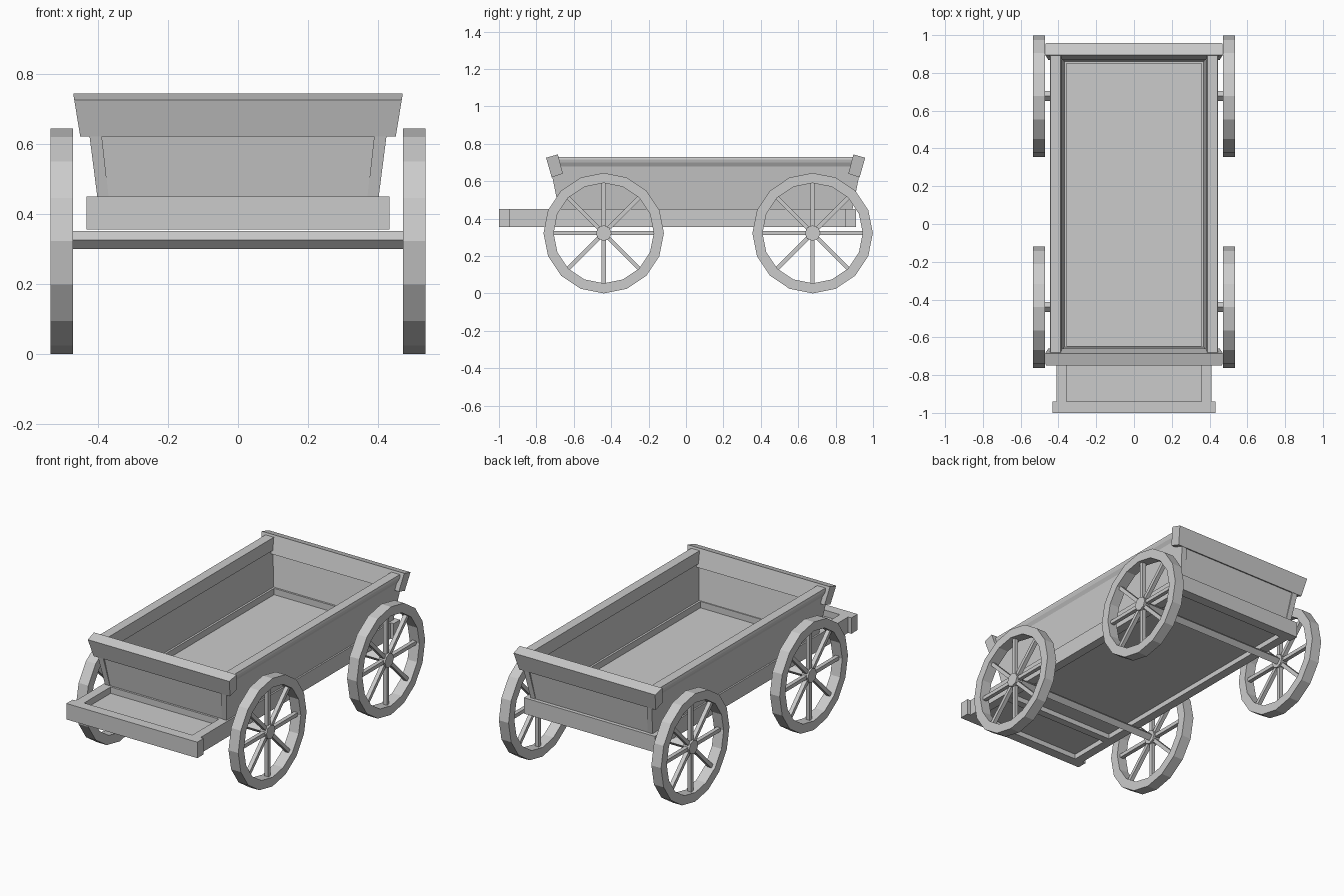
import bpy
from math import cos, sin, pi
from mathutils import Matrix, Vector

cube = bpy.data.objects.get("Cube")
if cube:
    bpy.data.objects.remove(cube)

grey = bpy.data.materials.new("plain_grey")
grey.use_nodes = True
COLOUR = (0.6, 0.6, 0.6, 1)
grey.diffuse_color = COLOUR
grey.node_tree.nodes["Principled BSDF"].inputs["Base Color"].default_value = COLOUR

MID = 0.105  # lengthwise centre of the box


def make(name, verts, faces):
    mesh = bpy.data.meshes.new(name)
    mesh.from_pydata(verts, [], faces)
    mesh.materials.append(grey)
    obj = bpy.data.objects.new(name, mesh)
    bpy.context.collection.objects.link(obj)
    return obj


def loft(name, start, end):
    """Solid between two matching outlines, with closed ends."""
    n = len(start)
    faces = [(i, (i + 1) % n, (i + 1) % n + n, i + n) for i in range(n)]
    faces += [tuple(reversed(range(n))), tuple(range(n, 2 * n))]
    obj = make(name, list(start) + list(end), faces)
    import bmesh
    bm = bmesh.new()
    bm.from_mesh(obj.data)
    bmesh.ops.recalc_face_normals(bm, faces=bm.faces)
    bm.to_mesh(obj.data)
    bm.free()
    return obj


def box(name, x0, x1, y0, y1, z0, z1):
    ring = [(x0, y0), (x1, y0), (x1, y1), (x0, y1)]
    return loft(name, [(x, y, z0) for x, y in ring], [(x, y, z1) for x, y in ring])


def rod_x(name, half, radius, sides, y, z, x=0):
    ring = [(y + radius * cos(2 * pi * i / sides), z + radius * sin(2 * pi * i / sides))
            for i in range(sides)]
    return loft(name, [(x - half, *p) for p in ring], [(x + half, *p) for p in ring])


# Chassis: rails, end beams, cross beam and recessed floor
box("floor", -0.37, 0.37, -0.95, 0.87, 0.385, 0.412)
box("front_beam", -0.432, 0.432, -1.0, -0.94, 0.355, 0.45)
box("back_beam", -0.432, 0.432, 0.85, 0.91, 0.355, 0.45)
box("cross_beam", -0.36, 0.36, -0.69, -0.645, 0.355, 0.45)
for side, s in (("right", -1), ("left", 1)):
    box(side + "_rail", *sorted((s * 0.357, s * 0.411)), -0.94, 0.85, 0.355, 0.45)


# Sloping side boards with a cap along the top
def side_piece(name, s, profile, flare):
    """Profile of (x, z); the ends lean outward as height grows."""
    ends = []
    for e in (-1, 1):
        ends.append([(s * x, MID + e * (0.785 + flare * (z - 0.45)), z) for x, z in profile])
    loft(name, *ends)


for side, s in (("right", -1), ("left", 1)):
    side_piece(side + "_side_board", s,
               [(0.367, 0.43), (0.399, 0.43), (0.431, 0.68), (0.395, 0.68)], 0.2)
    side_piece(side + "_side_cap", s,
               [(0.382, 0.66), (0.418, 0.655), (0.442, 0.7), (0.446, 0.716),
                (0.443, 0.73), (0.388, 0.73)], 0.05)


# End panels and the wide tilted planks above them
def end_piece(name, e, profile, low, high):
    """Profile of (distance from box centre, z), widening from low to high."""
    zs = [z for _, z in profile]
    def half(z):
        return low + (high - low) * (z - min(zs)) / (max(zs) - min(zs))
    rings = [[(k * half(z), MID + e * d, z) for d, z in profile] for k in (-1, 1)]
    loft(name, *rings)


for end, e in (("front", -1), ("back", 1)):
    end_piece(end + "_panel", e,
              [(0.752, 0.42), (0.778, 0.42), (0.815, 0.65), (0.785, 0.65)], 0.366, 0.4)
    end_piece(end + "_plank", e,
              [(0.763, 0.64), (0.823, 0.62), (0.853, 0.725), (0.79, 0.743)], 0.45, 0.47)


# Wheels
def rim(name, x, y, z, sides=16, outer=0.322, inner=0.268, half=0.032):
    verts = []
    for dx, r in ((-half, outer), (half, outer), (half, inner), (-half, inner)):
        for i in range(sides):
            a = 2 * pi * i / sides
            verts.append((x + dx, y + r * sin(a), z + r * cos(a)))
    faces = []
    for k in range(4):
        for i in range(sides):
            j, m = (i + 1) % sides, (k + 1) % 4
            faces.append((k * sides + i, m * sides + i, m * sides + j, k * sides + j))
    obj = make(name, verts, faces)
    obj.data.flip_normals()
    return obj


def spoke_pair(name, x, y, z, angle):
    """One bar across the whole wheel, making two opposite spokes."""
    obj = box(name, -0.012, 0.012, -0.011, 0.011, -0.272, 0.272)
    obj.data.transform(Matrix.Translation((x, y, z)) @ Matrix.Rotation(angle, 4, "X"))


for place, y in (("front", -0.44), ("back", 0.677)):
    rod_x(place + "_axle", 0.49, 0.026, 4, y, 0.325)
    for side, s in (("right", -1), ("left", 1)):
        tag, x = place + "_" + side, s * 0.503
        rim(tag + "_wheel_rim", x, y, 0.322)
        rod_x(tag + "_wheel_hub", 0.022, 0.042, 8, y, 0.322, x)
        for k in range(4):
            spoke_pair(f"{tag}_spokes_{k + 1}", x, y, 0.322, k * pi / 4)
